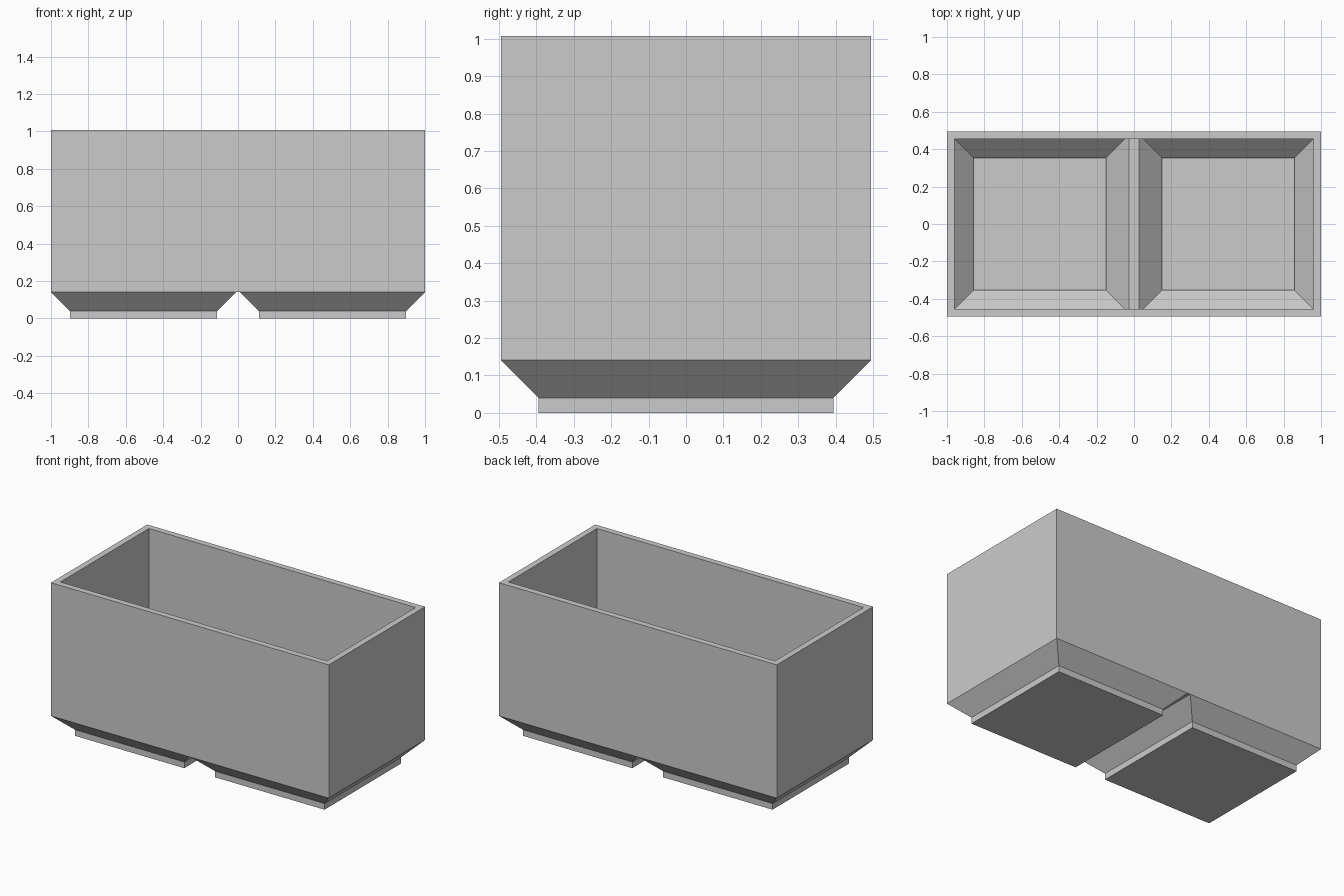
import bpy, bmesh

if "Cube" in bpy.data.objects:
    bpy.data.objects.remove(bpy.data.objects["Cube"])

# Overall sizes
HX, HY, TOP = 1.0, 0.495, 1.008      # half length, half depth, height
GAP = 0.01                           # half gap between the two feet at the body
SLOPE = 0.101                        # width and height of the foot chamfer
FOOT = 0.04                          # height of the straight foot
T = 0.04                             # wall thickness
MITRE = T * 0.4142                   # shift of a 45 degree corner when offset
BODY = FOOT + SLOPE                  # underside of the body
IX, IY = HX - T, HY - T              # inner half sizes
IN_TOP = BODY + MITRE                # where inner chamfers meet the walls
IN_LOW = FOOT + MITRE                # where inner chamfers end
RIDGE_X, RIDGE_Z = GAP + MITRE, BODY + T
FLOOR = T

bm = bmesh.new()


def face(*pts):
    bm.faces.new([bm.verts.new(p) for p in pts])


def ring(x0, x1, y, z):
    return [(x0, -y, z), (x1, -y, z), (x1, y, z), (x0, y, z)]


def bridge(a, b):
    for i in range(4):
        j = (i + 1) % 4
        face(a[i], a[j], b[j], b[i])


# Rim
bridge(ring(-HX, HX, HY, TOP), ring(-IX, IX, IY, TOP))

# Long walls, outside and inside (the inside follows the divider ridge)
slope_x = RIDGE_X + RIDGE_Z - IN_TOP
for s in (-1, 1):
    y, iy = s * HY, s * IY
    face((-HX, y, TOP), (HX, y, TOP), (HX, y, BODY),
         (GAP, y, BODY), (-GAP, y, BODY), (-HX, y, BODY))
    face((-IX, iy, TOP), (IX, iy, TOP), (IX, iy, IN_TOP),
         (slope_x, iy, IN_TOP), (RIDGE_X, iy, RIDGE_Z),
         (-RIDGE_X, iy, RIDGE_Z), (-slope_x, iy, IN_TOP), (-IX, iy, IN_TOP))

# Strip under the body and the divider ridge above it
face(*ring(-GAP, GAP, HY, BODY))
face(*ring(-RIDGE_X, RIDGE_X, IY, RIDGE_Z))

for s in (-1, 1):
    # End walls
    for x, y, z in ((HX, HY, BODY), (IX, IY, IN_TOP)):
        face((s * x, -y, TOP), (s * x, y, TOP), (s * x, y, z), (s * x, -y, z))

    # Foot: chamfer, straight sides and base
    fx0, fx1, fy = s * (GAP + SLOPE), s * (HX - SLOPE), HY - SLOPE
    shoulder = ring(fx0, fx1, fy, FOOT)
    base = ring(fx0, fx1, fy, 0)
    bridge(ring(s * GAP, s * HX, HY, BODY), shoulder)
    bridge(shoulder, base)
    face(*base)

    # Pocket inside the foot: three chamfers, divider slope, sides and floor
    px0, px1, py = s * (GAP + SLOPE + T), s * (IX - SLOPE), IY - SLOPE
    upper = ring(s * slope_x, s * IX, IY, IN_TOP)
    lower = ring(px0, px1, py, IN_LOW)
    floor = ring(px0, px1, py, FLOOR)
    for i in range(3):
        face(upper[i], upper[i + 1], lower[i + 1], lower[i])
    face((s * RIDGE_X, -IY, RIDGE_Z), upper[0], lower[0],
         lower[3], upper[3], (s * RIDGE_X, IY, RIDGE_Z))
    bridge(lower, floor)
    face(*floor)

# Weld into one closed shell
bmesh.ops.remove_doubles(bm, verts=bm.verts, dist=0.0005)
bmesh.ops.recalc_face_normals(bm, faces=bm.faces)

mesh = bpy.data.meshes.new("storage_bin")
bm.to_mesh(mesh)
bm.free()
grey = bpy.data.materials.new("light_grey")
grey.diffuse_color = (0.6, 0.6, 0.6, 1)
grey.use_nodes = True
grey.node_tree.nodes["Principled BSDF"].inputs["Base Color"].default_value = grey.diffuse_color
mesh.materials.append(grey)
bpy.context.collection.objects.link(bpy.data.objects.new("storage_bin", mesh))
